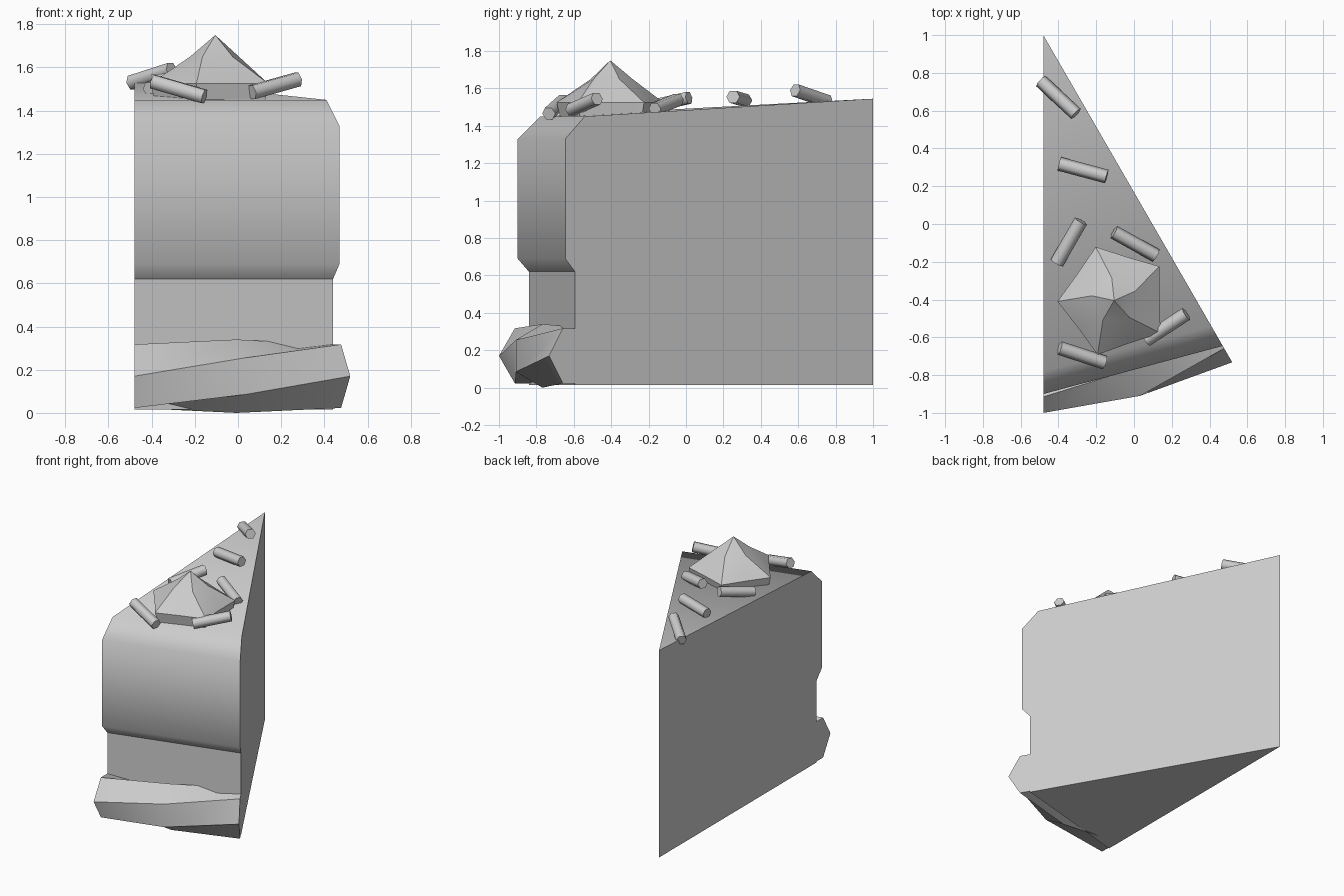
import bpy, bmesh
from math import sin, cos, radians, pi
from mathutils import Vector, Matrix

cube = bpy.data.objects.get("Cube")
if cube:
    bpy.data.objects.remove(cube, do_unlink=True)

grey = bpy.data.materials.new("plain_grey")
grey.use_nodes = True
grey.diffuse_color = (0.6, 0.6, 0.6, 1)
grey.node_tree.nodes["Principled BSDF"].inputs["Base Color"].default_value = (0.6, 0.6, 0.6, 1)

TIP = Vector((-0.48, 1.0, 0))


def finish(name, bm, smooth_angle):
    """Clean the mesh, make the object and shade it."""
    bmesh.ops.remove_doubles(bm, verts=bm.verts, dist=0.0005)
    bmesh.ops.recalc_face_normals(bm, faces=bm.faces)
    mesh = bpy.data.meshes.new(name)
    bm.to_mesh(mesh)
    bm.free()
    mesh.materials.append(grey)
    ob = bpy.data.objects.new(name, mesh)
    bpy.context.collection.objects.link(ob)
    bpy.ops.object.select_all(action='DESELECT')
    ob.select_set(True)
    bpy.context.view_layer.objects.active = ob
    bpy.ops.object.shade_smooth_by_angle(angle=radians(smooth_angle))
    return ob


def loft(name, sections, smooth_angle):
    """Skin a row of closed sections and cap both ends."""
    bm = bmesh.new()
    rings = [[bm.verts.new(p) for p in s] for s in sections]
    n = len(rings[0])
    for a, b in zip(rings, rings[1:]):
        for i in range(n):
            j = (i + 1) % n
            bm.faces.new((a[i], a[j], b[j], b[i]))
    bm.faces.new(rings[0])
    bm.faces.new(rings[-1])
    return finish(name, bm, smooth_angle)


def around(r, z, degrees):
    """Point at a distance from the slice tip, swung round from the left wall."""
    a = radians(degrees)
    return TIP + Vector((r * sin(a), -r * cos(a), z))


def wedge(name, profile):
    loft(name, [[around(r, z, a) for r, z in profile] for a in (0, 30)], 47)


# Cake slice: recessed lower layer and bevelled upper layer
wedge("lower_cake", [(0, 0.015), (1.84, 0.015), (1.84, 0.62), (0, 0.62)])
wedge("upper_cake", [(0, 0.62), (1.84, 0.62), (1.9, 0.69), (1.9, 1.33),
                     (1.78, 1.45), (0, 1.545)])

# Twisted rope of icing round the foot
rope = []
for swing in (0, 15, 30):
    turns = [radians(2 * swing + 60 * i) for i in range(6)]
    rope.append([around(1.83 + 0.17 * cos(t), 0.17 + 0.17 * sin(t), swing) for t in turns])
loft("icing_rope", rope, 47)

# Swirled icing dollop with five petals
bm = bmesh.new()
centre = Vector((-0.105, -0.405, 0))


def petal_point(r, degrees, z):
    a = radians(degrees)
    return bm.verts.new(centre + Vector((r * cos(a), r * sin(a), z)))


apex = bm.verts.new(centre + Vector((0, 0, 1.75)))
mid = [petal_point(0.12, 24 + 72 * k, 1.65) for k in range(5)]
rim, foot = [], []
for k in range(10):
    r = 0.3 if k % 2 else 0.24
    rim.append(petal_point(r, 1 + 36 * k, 1.525))
    foot.append(petal_point(r * 0.93, 1 + 36 * k, 1.44))
for k in range(5):
    m, n = mid[k], mid[(k + 1) % 5]
    v, ridge, w = rim[2 * k], rim[2 * k + 1], rim[(2 * k + 2) % 10]
    bm.faces.new((apex, m, n))
    bm.faces.new((m, v, ridge))
    bm.faces.new((m, ridge, n))
    bm.faces.new((n, ridge, w))
for k in range(10):
    j = (k + 1) % 10
    bm.faces.new((rim[k], foot[k], foot[j], rim[j]))
bm.faces.new(foot)
finish("icing_dollop", bm, 30)

# Sprinkles: centre, heading in degrees, rise from centre to far end
sprinkles = [
    ((-0.40, 0.67, 1.56), -43, 0.03),
    ((-0.27, 0.285, 1.545), -15, 0.01),
    ((-0.345, -0.095, 1.525), 60, 0.025),
    ((0.005, -0.105, 1.515), -29, -0.025),
    ((0.17, -0.545, 1.515), 33, 0.03),
    ((-0.275, -0.695, 1.5), -18, -0.035),
]
for i, (place, heading, rise) in enumerate(sprinkles):
    half = 0.13
    turn = Matrix.Rotation(radians(heading), 3, 'Z') @ Matrix.Rotation(-rise / half, 3, 'Y')
    ends = []
    for x in (-half, half):
        ends.append([Vector(place) + turn @ Vector((x, 0.037 * cos(k * pi / 3), 0.037 * sin(k * pi / 3)))
                     for k in range(6)])
    loft(f"sprinkle_{i + 1}", ends, 65)
